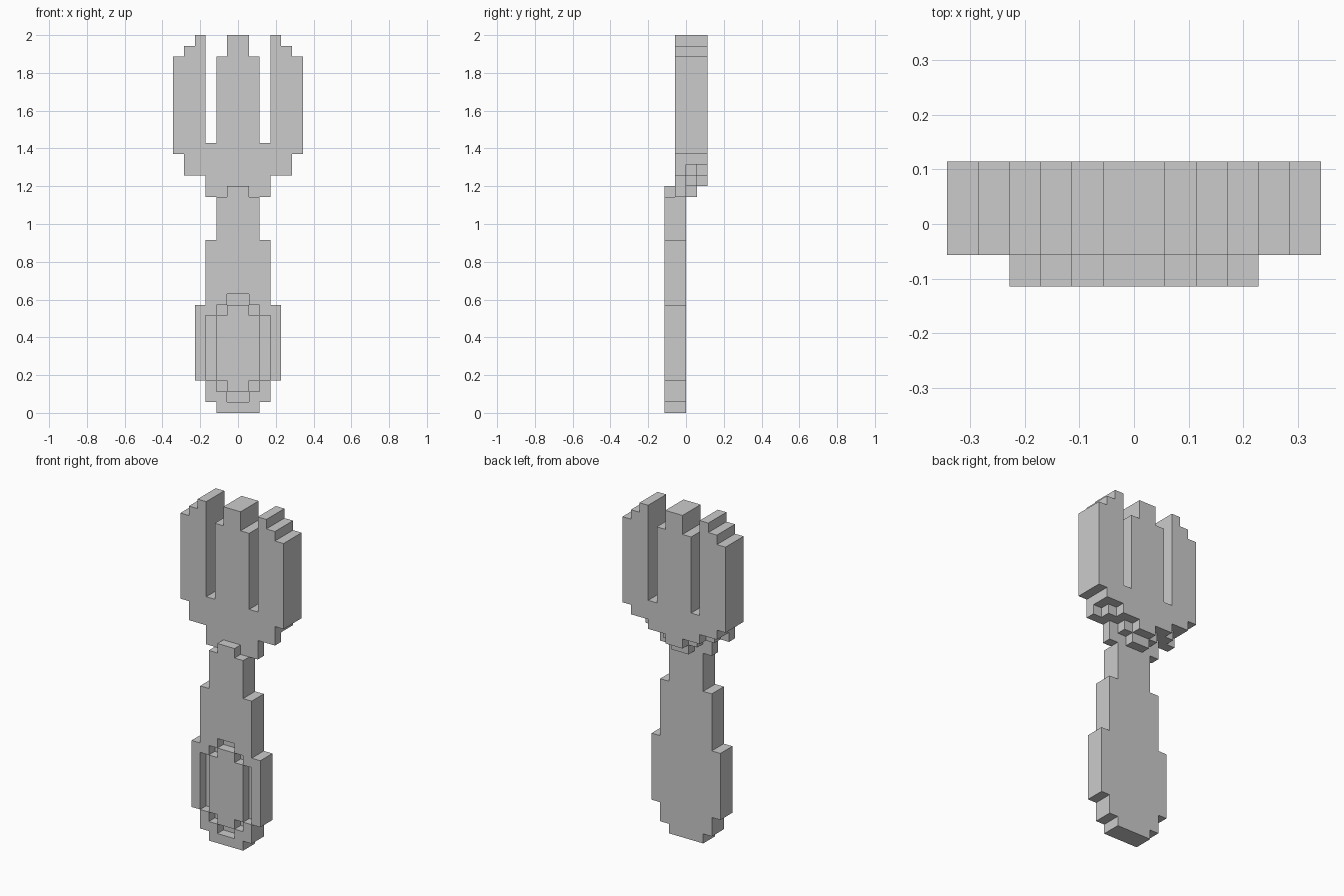
import bpy
import bmesh
from mathutils import Vector

if "Cube" in bpy.data.objects:
    bpy.data.objects.remove(bpy.data.objects["Cube"])

U = 2 / 35  # size of one block


def fill(cells, half, y0, y1, z0, z1, inner=0):
    """Fill a block symmetric about x = 0, optionally leaving the middle open."""
    for x in range(inner, half):
        for y in range(y0, y1):
            for z in range(z0, z1):
                cells.update({(x, y, z), (-x - 1, y, z)})


# Handle: stacked widths (half width, bottom, top)
handle = set()
for h, z0, z1 in [(2, 0, 1), (3, 1, 3), (4, 3, 10), (3, 10, 16), (2, 16, 20)]:
    fill(handle, h, -2, 0, z0, z1)
fill(handle, 1, -2, -1, 20, 21)

# Oval groove in the handle front
groove = set()
for inner, h, z0, z1 in [(2, 3, 3, 9), (1, 2, 9, 10), (0, 1, 10, 11),
                         (1, 2, 2, 3), (0, 1, 1, 2)]:
    fill(groove, h, -2, -1, z0, z1, inner)
handle -= groove

# Head: rounded underside, one row list per depth layer
head = set()
for y, rows in [(-1, [(3, 20), (3, 21), (5, 22), (5, 23)]),
                (0, [(1, 20), (2, 21), (4, 22), (5, 23)]),
                (1, [(1, 21), (3, 22), (5, 23)])]:
    for h, z in rows:
        fill(head, h, y, y + 1, z, z + 1)
fill(head, 6, -1, 2, 24, 25)

# Tines: middle and mirrored outer pair
for inner, h, z0, z1 in [(0, 2, 25, 33), (0, 1, 33, 35),
                         (3, 6, 25, 33), (3, 5, 33, 34), (3, 4, 34, 35)]:
    fill(head, h, -1, 2, z0, z1, inner)


def build(name, cells, solid):
    """Make a mesh of the exposed block faces only."""
    bm = bmesh.new()
    verts = {}

    def vert(p):
        key = tuple(round(v) for v in p)
        if key not in verts:
            verts[key] = bm.verts.new(Vector(key) * U)
        return verts[key]

    for c in sorted(cells):
        for axis in range(3):
            for s in (1, -1):
                n = Vector((0, 0, 0))
                n[axis] = s
                if tuple(int(a + b) for a, b in zip(c, n)) in solid:
                    continue
                a = Vector((0, 0, 0))
                a[(axis + 1) % 3] = 1
                b = n.cross(a)
                mid = Vector(c) + Vector((.5, .5, .5)) + n * .5
                bm.faces.new([vert(mid + (a * i + b * j) * .5)
                              for i, j in ((-1, -1), (1, -1), (1, 1), (-1, 1))])
    mesh = bpy.data.meshes.new(name)
    bm.to_mesh(mesh)
    bm.free()
    obj = bpy.data.objects.new(name, mesh)
    bpy.context.collection.objects.link(obj)


solid = handle | head
build("handle", handle, solid)
build("fork_head", head, solid)
